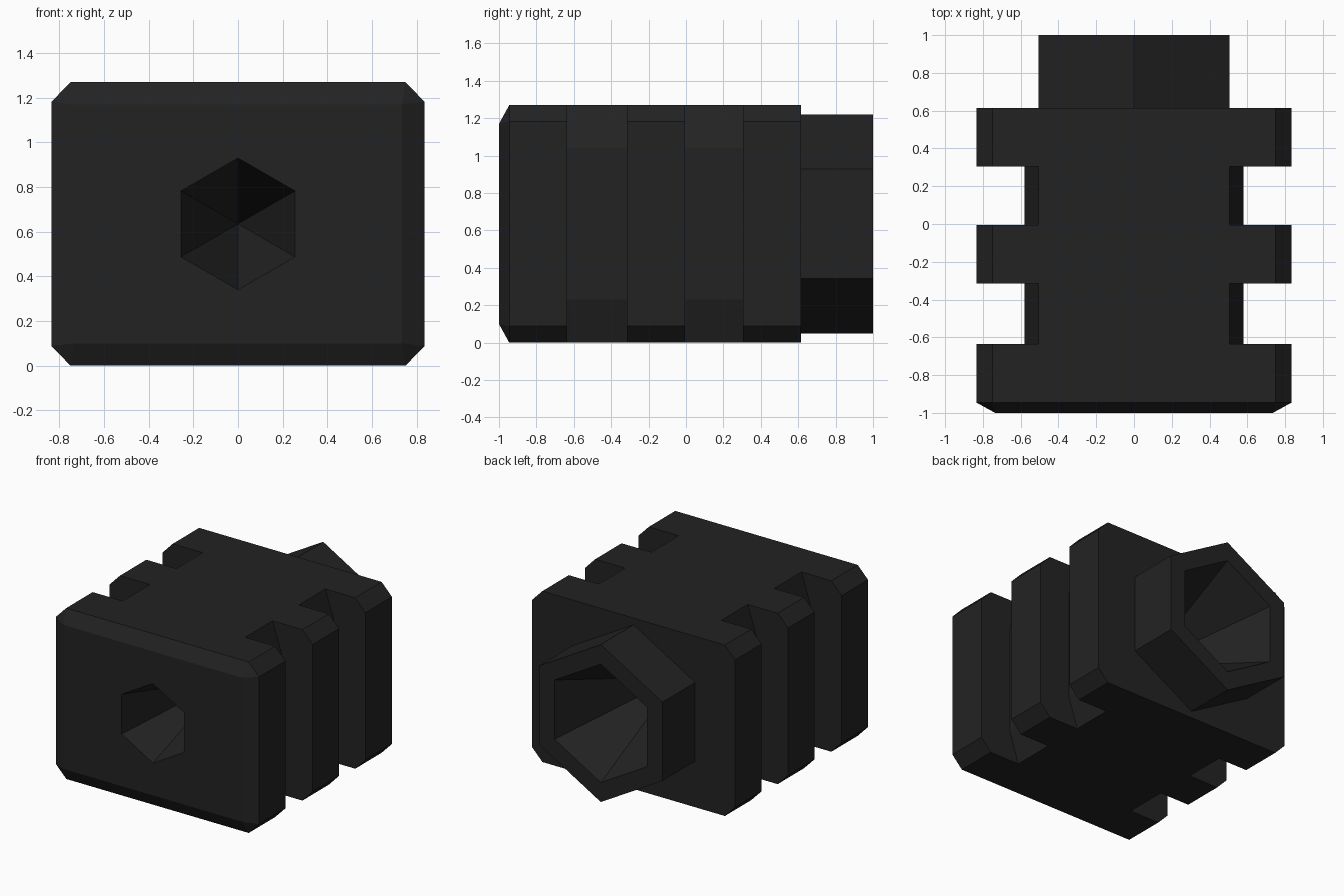
import bpy, bmesh, math

if "Cube" in bpy.data.objects:
    bpy.data.objects.remove(bpy.data.objects["Cube"])

ZC = 0.635  # height of the hexagon axis

dark = bpy.data.materials.new("charcoal")
dark.diffuse_color = (0.0165, 0.0165, 0.0165, 1)
dark.use_nodes = True
dark.node_tree.nodes["Principled BSDF"].inputs["Base Color"].default_value = dark.diffuse_color


def loft(name, rings):
    """Join equal-length rings of points into a closed solid."""
    bm = bmesh.new()
    loops = [[bm.verts.new(p) for p in ring] for ring in rings]
    n = len(loops[0])
    for a, b in zip(loops, loops[1:]):
        for i in range(n):
            j = (i + 1) % n
            bm.faces.new((a[i], a[j], b[j], b[i]))
    bm.faces.new(loops[0])
    bm.faces.new(loops[-1])
    bmesh.ops.remove_doubles(bm, verts=bm.verts, dist=1e-5)
    bmesh.ops.recalc_face_normals(bm, faces=bm.faces)
    me = bpy.data.meshes.new(name)
    bm.to_mesh(me)
    bm.free()
    me.materials.append(dark)
    ob = bpy.data.objects.new(name, me)
    bpy.context.collection.objects.link(ob)
    return ob


def octagon(y, x_out, z_lo, z_hi, cx, cz):
    right = [(x_out - cx, z_lo), (x_out, z_lo + cz), (x_out, z_hi - cz), (x_out - cx, z_hi)]
    return [(x, y, z) for x, z in right + [(-x, z) for x, z in reversed(right)]]


def hexagon(y, r):
    return [(r * math.sin(math.pi / 3 * i), y, ZC + r * math.cos(math.pi / 3 * i)) for i in range(6)]


def combine(target, tool, operation):
    mod = target.modifiers.new(operation, 'BOOLEAN')
    mod.operation, mod.solver, mod.object = operation, 'EXACT', tool
    bpy.context.view_layer.objects.active = target
    bpy.ops.object.modifier_apply(modifier=mod.name)
    bpy.data.objects.remove(tool)


# chamfered block with bevelled front
body = loft("grip_block", [
    octagon(-1.0, 0.735, 0.10, 1.17, 0, 0),
    octagon(-0.945, 0.835, 0, 1.27, 0.085, 0.088),
    octagon(0.615, 0.835, 0, 1.27, 0.085, 0.088)])

# hexagonal plug at the back
combine(body, loft("back_plug", [hexagon(0.5, 0.585), hexagon(1.0, 0.585)]), 'UNION')

# side notches with tapered floors
for y0, y1 in ((-0.635, -0.315), (-0.005, 0.305)):
    for s in (-1, 1):
        prof = [(0.472, 1.37), (0.58, 1.04), (0.58, 0.23), (0.472, -0.1), (1.0, -0.1), (1.0, 1.37)]
        cutter = loft("notch_cutter", [[(s * x, y, z) for x, z in prof] for y in (y0, y1)])
        combine(body, cutter, 'DIFFERENCE')

# pointed hexagonal sockets in both ends
for face_y, r, depth in ((-1.0, 0.295, 0.85), (1.0, 0.44, 0.9)):
    s = math.copysign(1, face_y)
    cutter = loft("socket_cutter", [
        hexagon(face_y + s * 0.1, r * (1 + 0.1 / depth)),
        hexagon(face_y - s * depth, 0.002)])
    combine(body, cutter, 'DIFFERENCE')
